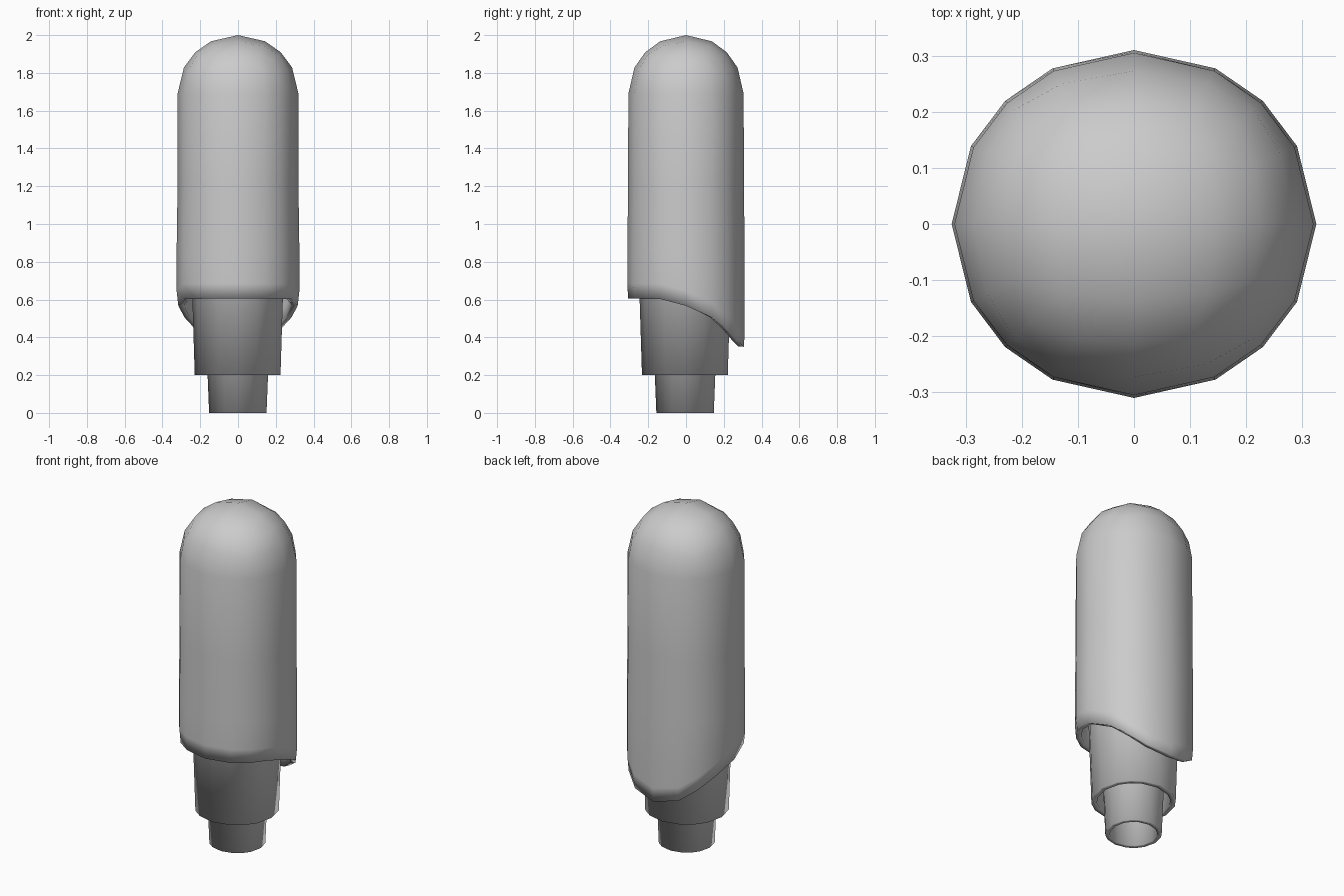
import bpy, bmesh, math
from mathutils import Vector

if "Cube" in bpy.data.objects:
    bpy.data.objects.remove(bpy.data.objects["Cube"])

# Uneven 16-sided section of a cube-based cylinder
A = math.atan(0.5)
ANGLES = [q * math.pi / 2 + a for q in range(4) for a in (0, A, math.pi / 4, math.pi / 2 - A)]


def finish(bm, name, wall):
    bmesh.ops.recalc_face_normals(bm, faces=bm.faces)
    me = bpy.data.meshes.new(name)
    bm.to_mesh(me)
    bm.free()
    me.shade_smooth()
    ob = bpy.data.objects.new(name, me)
    bpy.context.collection.objects.link(ob)
    mod = ob.modifiers.new("wall", 'SOLIDIFY')
    mod.thickness = wall
    mod.offset = -1
    return ob


def bridge(bm, upper, lower):
    n = len(upper)
    for i in range(n):
        j = (i + 1) % n
        bm.faces.new((upper[i], lower[i], lower[j], upper[j]))


def domed_shell(name, cz, rx, ry, rz, rings, wall):
    """Half cube-sphere dome with rings added below its equator."""
    bm = bmesh.new()
    bmesh.ops.create_cube(bm, size=2)
    bmesh.ops.subdivide_edges(bm, edges=bm.edges[:], cuts=3, use_grid_fill=True)
    bmesh.ops.delete(bm, geom=[v for v in bm.verts if v.co.z < -0.01], context='VERTS')
    for v in bm.verts:
        n = v.co.normalized()
        v.co = Vector((n.x * rx, n.y * ry, cz + n.z * rz))
    prev = [v for v in bm.verts if abs(v.co.z - cz) < 1e-4]
    prev.sort(key=lambda v: math.atan2(v.co.y / ry, v.co.x / rx) % (2 * math.pi - 1e-4))
    for x, y, zf in rings:
        ring = [bm.verts.new((x * math.cos(a), y * math.sin(a), zf(math.sin(a)))) for a in ANGLES]
        bridge(bm, prev, ring)
        prev = ring
    return finish(bm, name, wall)


def tube(name, r0, z0, r1, z1, wall, cx=0, cy=0):
    """Tapered tube, open below and closed out of sight above."""
    bm = bmesh.new()
    lo, hi = [[bm.verts.new((cx + r * math.cos(a), cy + r * math.sin(a), z)) for a in ANGLES]
              for r, z in ((r0, z0), (r1, z1))]
    bridge(bm, hi, lo)
    bm.faces.new(hi)
    ob = finish(bm, name, wall)
    ob.data.set_sharp_from_angle(angle=math.radians(40))
    return ob


def rim(s):
    """Height of the slanted lower edge, s = -1 at front, 1 at back."""
    pts = [(-1, .605), (-.4, .603), (0, .567), (.447, .505), (.707, .44), (.894, .38), (1, .35)]
    for (a, za), (b, zb) in zip(pts, pts[1:]):
        if s <= b + 1e-6:
            return za + (zb - za) * (s - a) / (b - a)
    return pts[-1][1]


# Outer cover with a hanging tongue at the back
domed_shell("outer_cover", 1.69, .32, .305, .31, [
    (.32, .307, lambda s: 1.2),
    (.325, .31, lambda s: .85),
    (.325, .31, lambda s: rim(s) + .08),
    (.316, .307, rim)], .03)

# Nested tubes below the cover
tube("middle_tube", .227, .2, .252, 1.0, .03, -.002, -.006)
tube("inner_tube", .152, 0, .18, .7, .025, -.001, -.005)
